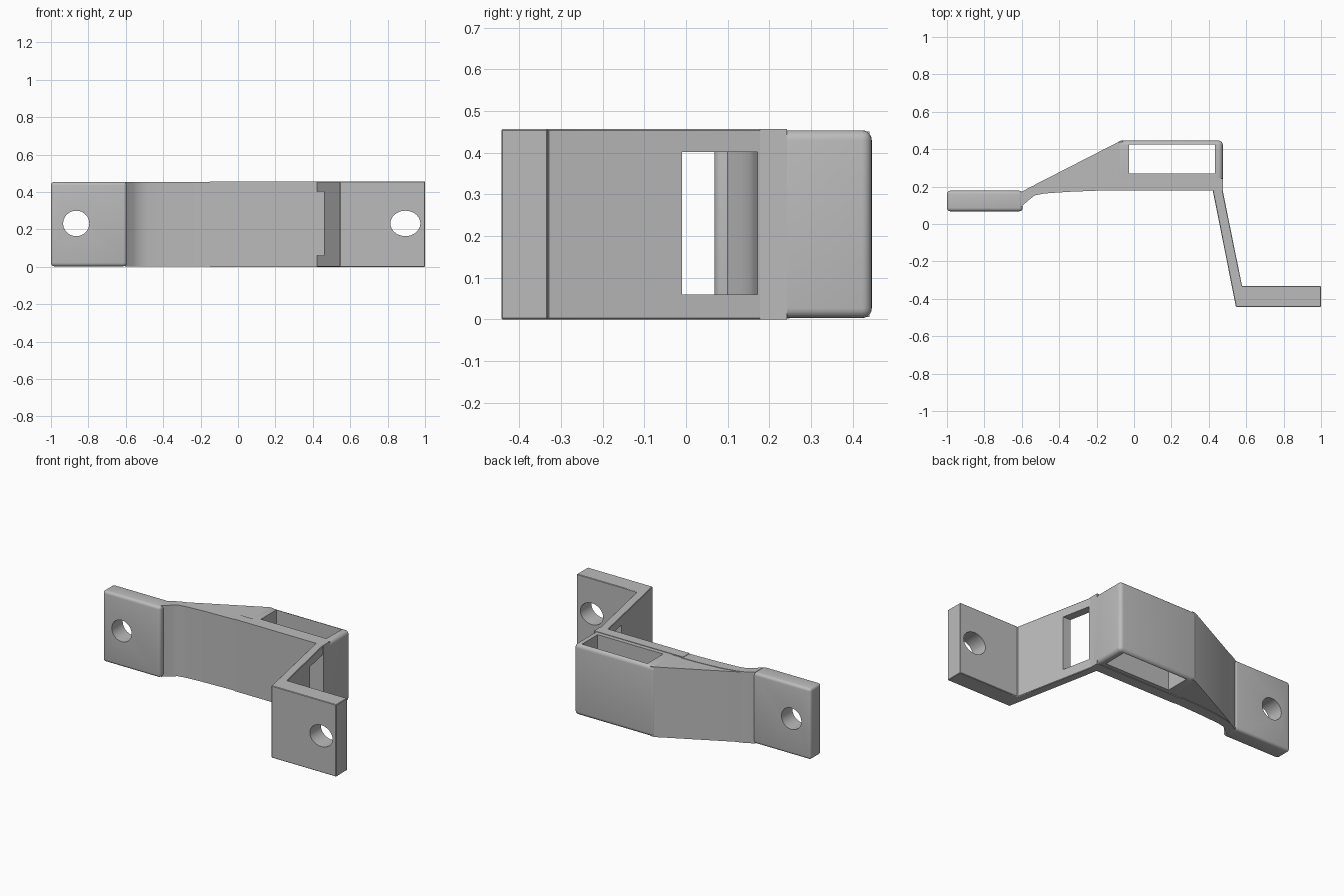
import bpy, bmesh
from math import radians
from mathutils import Matrix

cube = bpy.data.objects.get("Cube")
if cube:
    bpy.data.objects.remove(cube, do_unlink=True)

H = 0.457
grey = bpy.data.materials.new("plain grey")
grey.use_nodes = True
grey.diffuse_color = (0.5, 0.5, 0.5, 1)
grey.node_tree.nodes["Principled BSDF"].inputs["Base Color"].default_value = (0.5, 0.5, 0.5, 1)


def add_object(name, bm):
    bmesh.ops.recalc_face_normals(bm, faces=bm.faces)
    mesh = bpy.data.meshes.new(name)
    bm.to_mesh(mesh)
    bm.free()
    mesh.materials.append(grey)
    obj = bpy.data.objects.new(name, mesh)
    bpy.context.collection.objects.link(obj)
    return obj


def extrude(name, outline, z0=0.0, z1=H):
    """Upright prism over an outline in the ground plane."""
    bm = bmesh.new()
    face = bm.faces.new([bm.verts.new((x, y, z0)) for x, y in outline])
    top = bmesh.ops.extrude_face_region(bm, geom=[face])["geom"]
    verts = [v for v in top if isinstance(v, bmesh.types.BMVert)]
    bmesh.ops.translate(bm, verts=verts, vec=(0, 0, z1 - z0))
    return add_object(name, bm)


def block(name, x0, x1, y0, y1, z0=0.0, z1=H):
    return extrude(name, [(x0, y0), (x1, y0), (x1, y1), (x0, y1)], z0, z1)


def bolt_cutter(x, y, rx, rz):
    bm = bmesh.new()
    bmesh.ops.create_cone(bm, cap_ends=True, segments=40, radius1=1, radius2=1, depth=0.4)
    bm.transform(Matrix.Translation((x, y, 0.232)) @ Matrix.Diagonal((rx, 1, rz, 1))
                 @ Matrix.Rotation(radians(90), 4, "X"))
    return add_object("cutter", bm)


def activate(obj):
    bpy.ops.object.select_all(action="DESELECT")
    obj.select_set(True)
    bpy.context.view_layer.objects.active = obj


def bevel(obj, width, segments=4):
    mod = obj.modifiers.new("rounding", "BEVEL")
    mod.width, mod.segments = width, segments
    activate(obj)
    bpy.ops.object.modifier_apply(modifier=mod.name)


def cut(obj, cutter):
    mod = obj.modifiers.new("cut", "BOOLEAN")
    mod.operation, mod.object, mod.solver = "DIFFERENCE", cutter, "EXACT"
    activate(obj)
    bpy.ops.object.modifier_apply(modifier=mod.name)
    bpy.data.objects.remove(cutter, do_unlink=True)


# Rounded mounting tab with bolt hole
tab = block("right_mounting_tab", -1, -0.595, 0.068, 0.178, 0.003, 0.454)
bevel(tab, 0.018)
cut(tab, bolt_cutter(-0.865, 0.12, 0.07, 0.068))

# Curved web joining the tab to the flat plate
web = extrude("curved_web", [
    (-0.605, 0.09), (-0.595, 0.1), (-0.56, 0.13), (-0.53, 0.153), (-0.48, 0.163),
    (-0.35, 0.172), (-0.2, 0.178), (-0.14, 0.18), (-0.14, 0.249), (-0.25, 0.247),
    (-0.4, 0.235), (-0.5, 0.217), (-0.55, 0.2), (-0.605, 0.17)], 0.002, 0.454)

# Flat plate in front of the loop
plate = block("front_plate", -0.15, 0.475, 0.178, 0.243)

# Rounded rectangular loop, open from top to bottom
loop = block("strap_loop", -0.09, 0.475, 0.19, 0.446, 0.003, 0.454)
bevel(loop, 0.024, 5)
cut(loop, block("cutter", -0.028, 0.432, 0.27, 0.426, -0.1, 0.6))

# Sloping gusset beside the loop
gusset = extrude("gusset", [(-0.54, 0.205), (-0.4, 0.2), (-0.06, 0.2), (-0.06, 0.44),
                            (-0.085, 0.438)], 0.006, 0.451)

# Slanted arm and foot, with window and bolt hole
arm = extrude("slanted_arm_and_foot", [
    (0.42, 0.185), (0.545, -0.443), (1, -0.443), (1, -0.332), (0.578, -0.332), (0.473, 0.185)])
bevel(arm, 0.003, 1)
cut(arm, block("cutter", 0.3, 0.65, -0.01, 0.172, 0.06, 0.402))
cut(arm, bolt_cutter(0.895, -0.39, 0.08, 0.068))

for part in (tab, web, plate, loop, gusset, arm):
    activate(part)
    bpy.ops.object.shade_smooth_by_angle(angle=radians(30))
